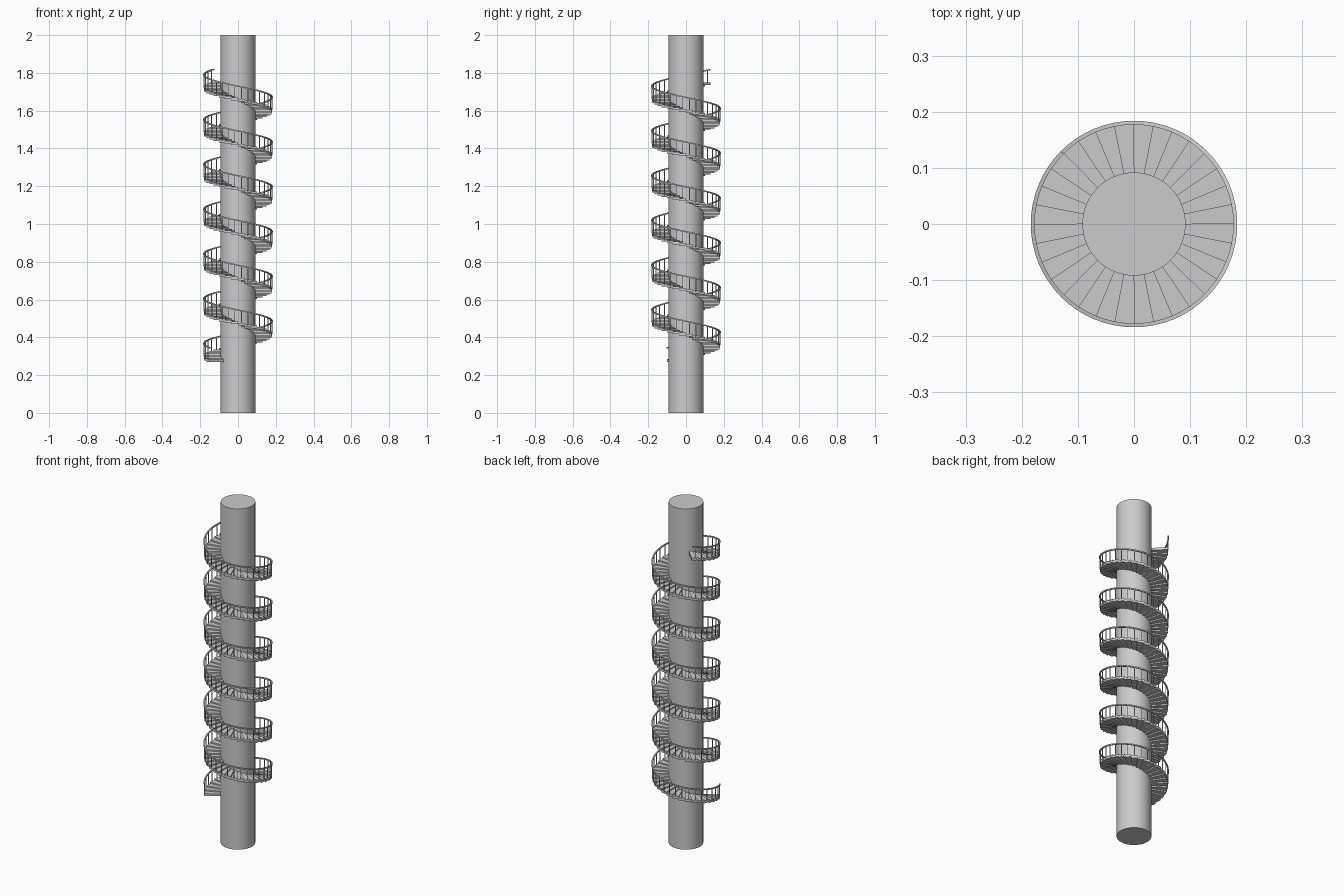
import bpy, bmesh, math

if "Cube" in bpy.data.objects:
    bpy.data.objects.remove(bpy.data.objects["Cube"])

R_IN, R_OUT = 0.088, 0.181
PITCH = 0.237                  # rise per turn
PER_TURN = 32
A0 = math.radians(214)         # bottom end; stair climbs clockwise
TURNS = 6.22
N = round(TURNS * PER_TURN)
DA = 2 * math.pi / PER_TURN
RISE = PITCH / PER_TURN
Z0, THICK = 0.27, 0.014


def pt(r, a, z):
    return (r * math.cos(a), r * math.sin(a), z)


def finish(bm, name):
    bmesh.ops.recalc_face_normals(bm, faces=bm.faces)
    me = bpy.data.meshes.new(name)
    bm.to_mesh(me)
    bm.free()
    ob = bpy.data.objects.new(name, me)
    bpy.context.collection.objects.link(ob)
    return ob


def block(bm, r0, r1, a0, a1, z0, z1, lift=0.0):
    """Wedge block between two radii, angles and heights."""
    v = [bm.verts.new(pt(r, a, z + (lift if a == a1 and z == z1 else 0)))
         for z in (z0, z1) for r, a in ((r0, a0), (r1, a0), (r1, a1), (r0, a1))]
    for f in ((0, 1, 2, 3), (4, 5, 6, 7), (0, 1, 5, 4),
              (1, 2, 6, 5), (2, 3, 7, 6), (3, 0, 4, 7)):
        bm.faces.new([v[i] for i in f])


def helix_bar(name, r0, r1, z0, z1):
    """Rectangular section swept along the stair."""
    bm = bmesh.new()
    rings = []
    for i in range(N * 2 + 1):
        a, h = A0 - i * DA / 2, i * RISE / 2
        rings.append([bm.verts.new(pt(r, a, z + h))
                      for r, z in ((r0, z0), (r1, z0), (r1, z1), (r0, z1))])
    for p, q in zip(rings, rings[1:]):
        for k in range(4):
            m = (k + 1) % 4
            bm.faces.new((p[k], p[m], q[m], q[k]))
    bm.faces.new(rings[0])
    bm.faces.new(rings[-1])
    return finish(bm, name)


# Central column
bpy.ops.mesh.primitive_cylinder_add(vertices=64, radius=0.092, depth=2, location=(0, 0, 1))
bpy.context.object.name = "column"
bpy.ops.object.shade_smooth_by_angle()

# Treads
bm = bmesh.new()
for i in range(N):
    a = A0 - i * DA
    z = Z0 + i * RISE
    block(bm, R_IN, R_OUT, a, a - DA * 1.05, z, z + THICK)
finish(bm, "treads")

# Balusters
bm = bmesh.new()
w = 0.009
for i in range(N):
    a = A0 - (i + 0.5) * DA
    z = Z0 + i * RISE
    block(bm, 0.178, 0.182, a + w, a - w, z + THICK * 0.5, z + 0.076)
finish(bm, "balusters")

# Handrail
helix_bar("handrail", 0.177, 0.184, Z0 + 0.071, Z0 + 0.078)
